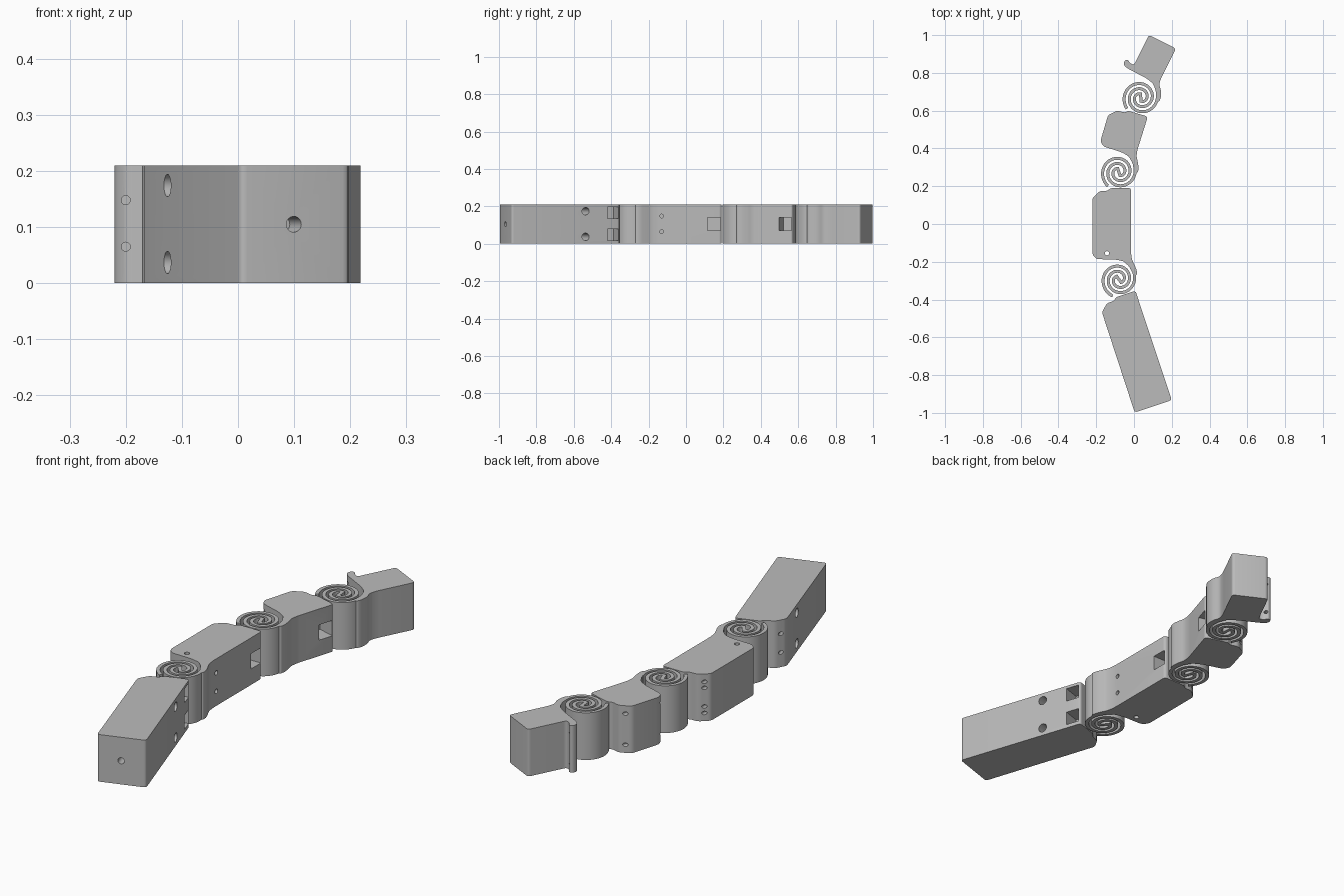
import bpy, bmesh
from math import sin, cos, pi, radians
from mathutils import Matrix, Vector

cube = bpy.data.objects.get("Cube")
if cube:
    bpy.data.objects.remove(cube, do_unlink=True)

HEIGHT = 0.21
RIGHT, LEFT = 0.064, -0.14      # side faces, measured from the joint line

grey = bpy.data.materials.new("plain_grey")
grey.use_nodes = True
grey.diffuse_color = (0.5, 0.5, 0.5, 1)
grey.node_tree.nodes["Principled BSDF"].inputs["Base Color"].default_value = (0.5, 0.5, 0.5, 1)


def finish(name, bm, matrix):
    mesh = bpy.data.meshes.new(name)
    bmesh.ops.recalc_face_normals(bm, faces=bm.faces)
    bm.to_mesh(mesh)
    bm.free()
    mesh.materials.append(grey)
    obj = bpy.data.objects.new(name, mesh)
    obj.matrix_world = matrix
    bpy.context.collection.objects.link(obj)
    return obj


def smooth(obj):
    bpy.ops.object.select_all(action='DESELECT')
    obj.select_set(True)
    bpy.context.view_layer.objects.active = obj
    bpy.ops.object.shade_smooth_by_angle(angle=radians(30))


def extrude(bm, points):
    face = bm.faces.new([bm.verts.new((p[0], p[1], 0)) for p in points])
    out = bmesh.ops.extrude_face_region(bm, geom=[face])
    top = [v for v in out["geom"] if isinstance(v, bmesh.types.BMVert)]
    bmesh.ops.translate(bm, verts=top, vec=(0, 0, HEIGHT))


def rounded(points, radius=0.014):
    """Round every profile corner with a short curve."""
    pts = [Vector(p) for p in points]
    result = []
    for i, p in enumerate(pts):
        a, b = pts[i - 1] - p, pts[(i + 1) % len(pts)] - p
        s = p + a.normalized() * min(radius, a.length * 0.45)
        e = p + b.normalized() * min(radius, b.length * 0.45)
        for k in range(5):
            t = k / 4
            result.append(s * (1 - t) ** 2 + p * 2 * t * (1 - t) + e * t * t)
    return result


def frame(center, tilt):
    return Matrix.Translation((center[0], center[1], 0)) @ Matrix.Rotation(radians(tilt), 4, 'Z')


# Cutter shapes, all in the frame of the block they cut
def drill(bm, axis, at, radius, depth):
    turn = {'X': Matrix.Rotation(pi / 2, 4, 'Y'),
            'Y': Matrix.Rotation(pi / 2, 4, 'X'), 'Z': Matrix()}[axis]
    bmesh.ops.create_cone(bm, cap_ends=True, segments=24, radius1=radius, radius2=radius,
                          depth=depth, matrix=Matrix.Translation(at) @ turn)


def pocket(bm, v, z, size):
    bmesh.ops.create_cube(bm, size=1, matrix=Matrix.Translation((RIGHT - 0.02, v, z))
                          @ Matrix.Diagonal((0.12, size, size, 1)))


def block(name, points, matrix, cuts):
    bm = bmesh.new()
    extrude(bm, rounded(points))
    obj = finish(name, bm, matrix)
    bm = bmesh.new()
    cuts(bm)
    cutter = finish("cutter", bm, matrix)
    cutter.hide_render = True
    mod = obj.modifiers.new("holes", 'BOOLEAN')
    mod.operation, mod.solver, mod.object = 'DIFFERENCE', 'EXACT', cutter
    mod.use_self = True
    bpy.context.view_layer.objects.active = obj
    bpy.ops.object.modifier_apply(modifier=mod.name)
    bpy.data.objects.remove(cutter, do_unlink=True)
    smooth(obj)


# Shared end profiles, relative to a joint centre
def upper_end(v):
    return [(RIGHT, v - 0.085), (-0.045, v - 0.085), (-0.06, v - 0.1),
            (-0.1, v - 0.1), (LEFT, v - 0.137)]


def strap_outside(right):
    return [(0.097, 0.022), (0.095, 0.048), (0.081, 0.08), (right + 0.005, 0.105), (right, 0.14)]


STRAP_INSIDE = [(-0.02, 0.105), (0.025, 0.096), (0.058, 0.064), (0.078, 0.021)]
LOWER_LEFT = [(LEFT, 0.13), (-0.118, 0.107)]

# Joint centres and tilts of the four blocks
joints = [(-0.08, -0.293), (-0.08, 0.275), (0.036, 0.669)]
tilts = [18.4, 0, -16.4, -26.6]
mid_len, far_len = 0.568, 0.41


def base_cuts(bm):
    for z in (0.037, 0.174):
        drill(bm, 'X', (0, -0.278, z), 0.02, 0.5)
    for z in (0.048, 0.166):
        pocket(bm, -0.125, z, 0.062)
    for z in (0.065, 0.148):
        drill(bm, 'Y', (-0.12, -0.12, z), 0.008, 0.1)
    drill(bm, 'Y', (-0.042, -0.69, HEIGHT / 2), 0.014, 0.12)


def middle_cuts(bm):
    pocket(bm, mid_len - 0.125, HEIGHT / 2, 0.068)
    drill(bm, 'Z', (-0.063, 0.138, HEIGHT / 2), 0.011, 0.5)
    for z in (0.065, 0.148):
        drill(bm, 'Y', (-0.12, 0.11, z), 0.008, 0.1)
        drill(bm, 'X', (0.06, 0.163, z), 0.01, 0.08)
    for z in (0.036, 0.065, 0.148, 0.175):
        drill(bm, 'Y', (-0.12, mid_len - 0.12, z), 0.008, 0.1)


def far_cuts(bm):
    pocket(bm, far_len - 0.125, HEIGHT / 2, 0.068)
    for z in (0.036, 0.175):
        drill(bm, 'Y', (-0.12, 0.11, z), 0.008, 0.1)
        drill(bm, 'Y', (-0.12, far_len - 0.12, z), 0.008, 0.1)


def tip_cuts(bm):
    for z in (0.036, 0.175):
        drill(bm, 'Y', (-0.142, 0.12, z), 0.008, 0.1)


# Blocks from the base to the tip
block("base_block", [(RIGHT, -0.695)] + upper_end(0) + [(LEFT - 0.003, -0.695)],
      frame(joints[0], tilts[0]), base_cuts)
block("middle_block", strap_outside(RIGHT) + upper_end(mid_len) + LOWER_LEFT + STRAP_INSIDE,
      frame(joints[0], tilts[1]), middle_cuts)
block("far_block", strap_outside(RIGHT - 0.003) + upper_end(far_len) + LOWER_LEFT + STRAP_INSIDE,
      frame(joints[1], tilts[2]), far_cuts)
hook = [(-0.11, 0.138), (-0.135, 0.138), (-0.15, 0.15), (-0.165, 0.14), (-0.16, 0.115), (-0.135, 0.107)]
block("tip_block", strap_outside(0.05) + [(0.05, 0.316), (-0.11, 0.316)] + hook + STRAP_INSIDE,
      frame(joints[2], tilts[3]), tip_cuts)


# Spiral springs: two interleaved arms joined by a small bar at the centre
PITCH, OUTER, INNER, HALF = 0.055, 0.09, 0.02, 0.008


def spiral_arm(bm, start, lead):
    sweep = 2 * pi * (OUTER - INNER) / PITCH
    steps = 72
    sides = [[], []]
    for i in range(steps + 1):
        t = -lead + (sweep + lead) * i / steps
        r = OUTER - PITCH * t / (2 * pi)
        a = start - t
        for side, d in zip(sides, (HALF, -HALF)):
            side.append(((r + d) * cos(a), (r + d) * sin(a)))
    extrude(bm, sides[0] + sides[1][::-1])
    return start - sweep


for i, name in enumerate(("lower", "middle", "upper")):
    bm = bmesh.new()
    start = radians(35)
    end = spiral_arm(bm, start, 0)
    spiral_arm(bm, start + pi, radians(25))
    along = Vector((cos(end), sin(end))) * (INNER + HALF * 0.8)
    across = Vector((-sin(end), cos(end))) * HALF
    extrude(bm, [along + across, -along + across, -along - across, along - across])
    smooth(finish(name + "_spiral_spring", bm, frame(joints[i], (tilts[i] + tilts[i + 1]) / 2)))
